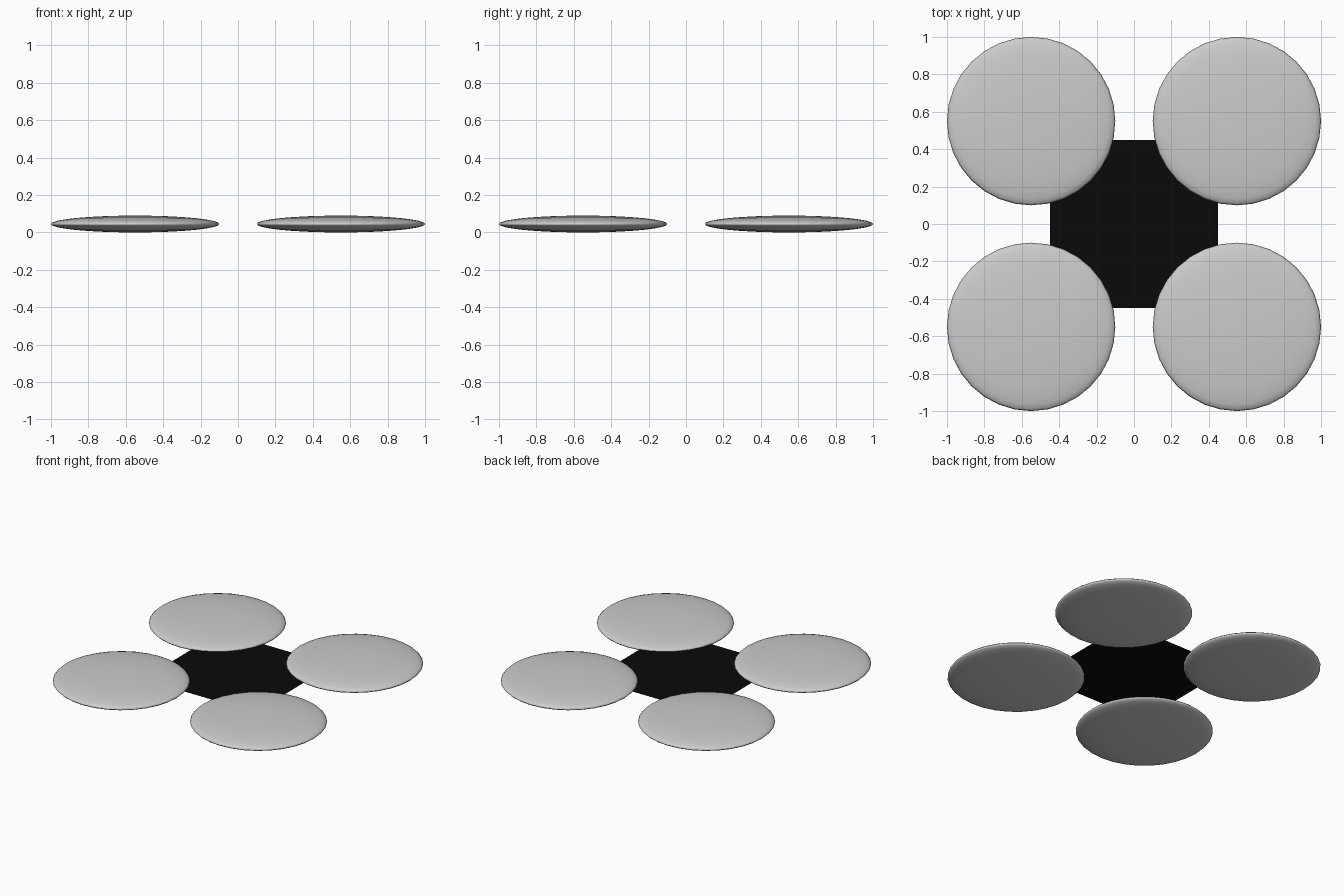
import bpy

if "Cube" in bpy.data.objects:
    bpy.data.objects.remove(bpy.data.objects["Cube"])

R, H, OFFSET = 0.45, 0.045, 0.55   # disc radius, half thickness, disc centre

# Black flat panel joining the discs at mid-height
bpy.ops.mesh.primitive_plane_add(size=0.9, location=(0, 0, H))
panel = bpy.context.object
panel.name = "centre_panel"
black = bpy.data.materials.new("black")
black.diffuse_color = (0.003, 0.003, 0.003, 1)
black.use_nodes = True
black.node_tree.nodes["Principled BSDF"].inputs["Base Color"].default_value = black.diffuse_color
panel.data.materials.append(black)

# Four flattened spheres, one at each corner
for side, sx in (("left", -1), ("right", 1)):
    for end, sy in (("front", -1), ("back", 1)):
        bpy.ops.mesh.primitive_uv_sphere_add(
            segments=32, ring_count=16, radius=1,
            location=(sx * OFFSET, sy * OFFSET, H))
        disc = bpy.context.object
        disc.name = f"{end}_{side}_disc"
        disc.scale = (R, R, H)
        bpy.ops.object.transform_apply(location=False, rotation=False, scale=True)
        bpy.ops.object.shade_smooth()
